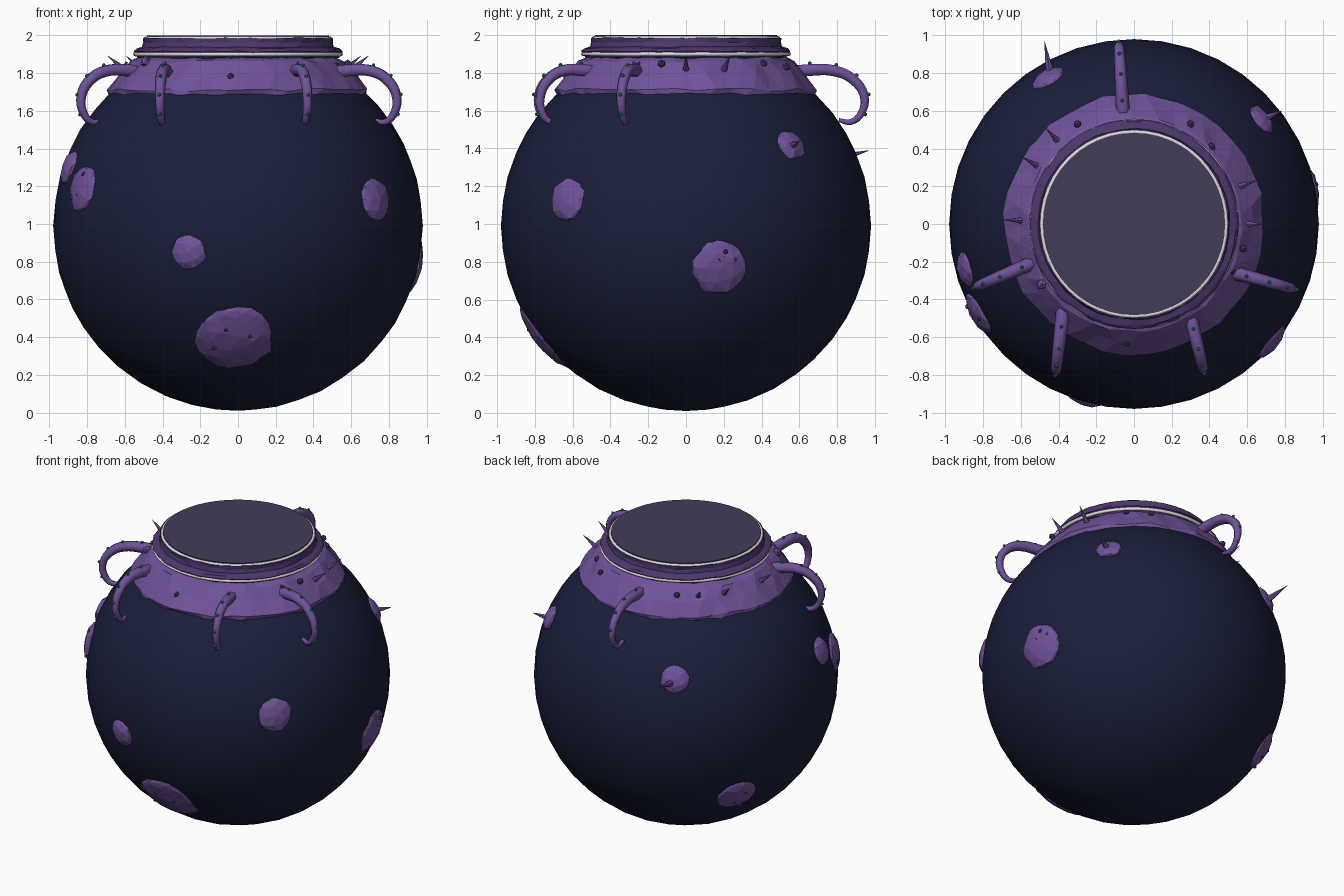
import bpy, bmesh, random
from math import sin, cos, pi, tau
from mathutils import Vector

if "Cube" in bpy.data.objects:
    bpy.data.objects.remove(bpy.data.objects["Cube"])

random.seed(4)
R, C = 0.98, Vector((0, 0, 0.99))


def mat(name, r, g, b):
    m = bpy.data.materials.new(name)
    m.diffuse_color = (r, g, b, 1)
    m.use_nodes = True
    m.node_tree.nodes["Principled BSDF"].inputs["Base Color"].default_value = m.diffuse_color
    return m


NAVY = mat("navy", 0.010, 0.013, 0.042)
PURPLE = mat("purple", 0.16, 0.085, 0.32)
DARK = mat("dark_purple", 0.075, 0.038, 0.15)
LID = mat("lid_grey", 0.055, 0.046, 0.095)
PALE = mat("pale", 0.75, 0.70, 0.75)
TEAL = mat("teal", 0.02, 0.28, 0.22)


def finish(name, bm, m):
    bmesh.ops.recalc_face_normals(bm, faces=bm.faces)
    me = bpy.data.meshes.new(name)
    bm.to_mesh(me)
    bm.free()
    me.materials.append(m)
    ob = bpy.data.objects.new(name, me)
    bpy.context.collection.objects.link(ob)
    return ob


def lathe(name, profile, n, jitter, m):
    """Faceted ring: alternate rows are shifted half a step to give triangles."""
    bm = bmesh.new()
    rows = []
    for k, (r, z) in enumerate(profile):
        row = []
        for i in range(n):
            a = tau * (i + 0.5 * (k % 2)) / n
            rr = r + random.uniform(-jitter, jitter)
            row.append(bm.verts.new((rr * cos(a), rr * sin(a), z + random.uniform(-jitter, jitter))))
        rows.append(row)
    for k in range(len(rows) - 1):
        lo, hi = rows[k], rows[k + 1]
        for i in range(n):
            j = (i + 1) % n
            if k % 2 == 0:
                bm.faces.new((lo[i], lo[j], hi[i]))
                bm.faces.new((lo[j], hi[j], hi[i]))
            else:
                bm.faces.new((lo[i], lo[j], hi[j]))
                bm.faces.new((lo[i], hi[j], hi[i]))
    return finish(name, bm, m)


def bump(name, pos, r, h):
    """Faceted patch that hugs the globe."""
    n = Vector(pos).normalized()
    u = n.cross(Vector((0, 0, 1))).normalized()
    v = n.cross(u)
    bm = bmesh.new()
    bmesh.ops.create_icosphere(bm, subdivisions=3 if r > 0.2 else 2, radius=1)
    for p in bm.verts:
        q = p.co * random.uniform(0.93, 1.07)
        d = (n + (u * q.x + v * q.y) * r / R).normalized()
        p.co = C + d * (R - 0.012 + h * q.z)
    return finish(name, bm, PURPLE)


def spike(name, base, tip, r, m=PURPLE):
    base, tip = Vector(base), Vector(tip)
    d = tip - base
    bm = bmesh.new()
    bmesh.ops.create_cone(bm, cap_ends=True, segments=6, radius1=r, radius2=0.001, depth=d.length)
    q = d.to_track_quat('Z', 'Y')
    for p in bm.verts:
        p.co = base + d / 2 + q @ p.co
    return finish(name, bm, m)


def bead(name, pos, r, m):
    bm = bmesh.new()
    bmesh.ops.create_icosphere(bm, subdivisions=1, radius=r)
    bmesh.ops.translate(bm, verts=bm.verts, vec=Vector(pos))
    return finish(name, bm, m)


def ring(name, r, minor, z):
    bpy.ops.mesh.primitive_torus_add(major_radius=r, minor_radius=minor, major_segments=48,
                                     minor_segments=8, location=(0, 0, z))
    ob = bpy.context.object
    ob.name = name
    ob.data.materials.append(PALE)
    bpy.ops.object.shade_smooth()


# globe
bm = bmesh.new()
bmesh.ops.create_icosphere(bm, subdivisions=4, radius=R)
bmesh.ops.translate(bm, verts=bm.verts, vec=C)
bmesh.ops.delete(bm, geom=[v for v in bm.verts if v.co.z > 1.9], context='VERTS')
globe = finish("globe", bm, NAVY)
globe.data.shade_smooth()

# collar, lip, pale rings and lid
lathe("collar", [(0.68, 1.675), (0.69, 1.71), (0.625, 1.795), (0.57, 1.86), (0.515, 1.885)], 40, 0.009, PURPLE)
lathe("lip", [(0.50, 1.87), (0.535, 1.882), (0.553, 1.915), (0.54, 1.928), (0.508, 1.938),
              (0.502, 1.962), (0.504, 1.985), (0.47, 1.985)], 48, 0.003, DARK)
ring("lower_ring", 0.545, 0.011, 1.9)
ring("upper_ring", 0.488, 0.011, 1.984)
bm = bmesh.new()
bmesh.ops.create_cone(bm, cap_ends=True, segments=48, radius1=0.483, radius2=0.483, depth=0.03)
bmesh.ops.translate(bm, verts=bm.verts, vec=(0, 0, 1.985))
finish("lid", bm, LID)

# patches, positions relative to the globe centre
patches = [((-0.26, -0.93, -0.14), 0.10, 0.04), ((-0.02, -0.77, -0.60), 0.215, 0.04),
           ((0.73, -0.63, 0.14), 0.12, 0.04), ((0.94, 0.18, -0.22), 0.155, 0.045),
           ((-0.83, -0.48, 0.20), 0.13, 0.045), ((-0.89, -0.24, 0.31), 0.10, 0.045),
           ((0.68, 0.56, 0.43), 0.09, 0.04), ((-0.46, 0.78, 0.38), 0.10, 0.04),
           ((-0.71, 0.44, -0.51), 0.15, 0.04)]
for i, (pos, r, h) in enumerate(patches):
    bump(f"patch_{i + 1}", pos, r, h)
    # small warts on the larger patches
    if r > 0.12:
        for k in range(3):
            off = Vector([random.uniform(-0.6, 0.6) * r for _ in range(3)])
            bead(f"patch_wart_{i + 1}_{k}", C + (Vector(pos) + off).normalized() * (R + 0.015), 0.016, DARK)

# long spikes on the two upper back patches
spike("back_spike", (-0.445, 0.80, 1.345), (-0.475, 0.97, 1.39), 0.025)
spike("side_spike", (0.68, 0.555, 1.41), (0.785, 0.60, 1.44), 0.025)

# spikes and warts around the collar
for i, (x, y) in enumerate([(-0.46, 0.50), (-0.55, 0.33), (-0.63, 0.02), (0.59, 0.21), (0.61, -0.0)]):
    b = Vector((x, y, 0)).normalized()
    spike(f"collar_spike_{i}", b * 0.58 + Vector((0, 0, 1.80)), b * 0.69 + Vector((0, 0, 1.89)), 0.022)
for i, (x, y, z) in enumerate([(0.41, 0.41, 1.85), (0.58, -0.13, 1.85), (0.52, -0.25, 1.84),
                               (-0.04, -0.63, 1.78), (-0.3, 0.53, 1.83), (0.3, 0.53, 1.83)]):
    bead(f"collar_wart_{i}", (x, y, z), 0.022, DARK)
bead("collar_shell", (-0.49, -0.32, 1.86), 0.03, PURPLE)

# curled tentacles: (fraction outward, height), tapering to the tip
path = [(0.0, 1.80), (0.28, 1.815), (0.60, 1.81), (0.83, 1.765), (0.97, 1.68),
        (0.94, 1.59), (0.80, 1.54), (0.65, 1.55)]
width = [0.038, 0.036, 0.033, 0.030, 0.026, 0.022, 0.018, 0.012]
tentacles = [((-0.055, 0.54), (-0.08, 0.955)), ((-0.50, -0.19), (-0.84, -0.335)),
             ((-0.375, -0.45), (-0.415, -0.79)), ((0.295, -0.47), (0.37, -0.78)),
             ((0.50, -0.25), (0.85, -0.345))]
for i, (s, e) in enumerate(tentacles):
    s, e = Vector((*s, 0)), Vector((*e, 0))
    pts = [s.lerp(e, t) + Vector((0, 0, z)) for t, z in path]
    cu = bpy.data.curves.new("tentacle", 'CURVE')
    cu.dimensions = '3D'
    cu.bevel_depth, cu.bevel_resolution, cu.resolution_u = 1.0, 1, 4
    cu.use_fill_caps = True
    sp = cu.splines.new('BEZIER')
    sp.bezier_points.add(len(pts) - 1)
    for bp, p, w in zip(sp.bezier_points, pts, width):
        bp.co, bp.radius = p, w
        bp.handle_left_type = bp.handle_right_type = 'AUTO'
    cu.materials.append(PURPLE)
    bpy.context.collection.objects.link(bpy.data.objects.new(f"tentacle_{i + 1}", cu))
    # teal studs along the outer edge
    out = (e - s).normalized()
    for k in range(1, 6):
        t = (pts[k + 1] - pts[k - 1]).normalized()
        nrm = Vector((0, 0, 1)) * t.dot(out) - out * t.z
        bead(f"stud_{i + 1}_{k}", pts[k] + nrm * width[k], 0.011, TEAL)
